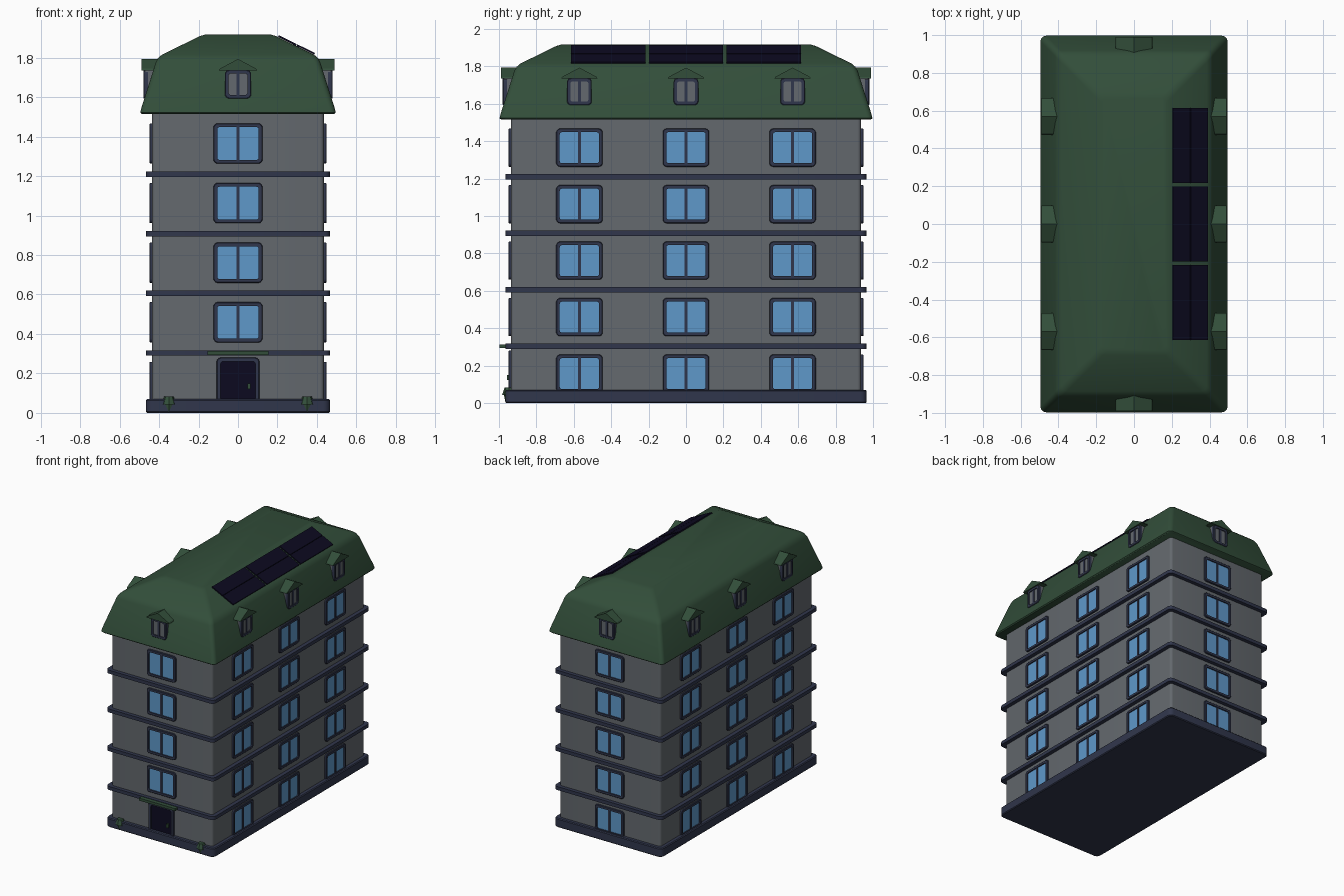
import bpy, bmesh, math
from mathutils import Matrix, Vector

if "Cube" in bpy.data.objects:
    bpy.data.objects.remove(bpy.data.objects["Cube"])


def material(name, color):
    m = bpy.data.materials.new(name)
    m.diffuse_color = (*color, 1)
    m.use_nodes = True
    m.node_tree.nodes["Principled BSDF"].inputs["Base Color"].default_value = m.diffuse_color
    return m


WALL = material("grey wall", (0.127, 0.141, 0.156))
ROOF = material("dark green", (0.032, 0.076, 0.042))
NAVY = material("navy trim", (0.030, 0.037, 0.072))
GLASS = material("blue glass", (0.114, 0.314, 0.591))
DARK = material("near black", (0.0037, 0.003, 0.0144))


def finish(bm, name, mat, matrix=Matrix(), angle=30):
    bmesh.ops.transform(bm, matrix=matrix, verts=bm.verts)
    bmesh.ops.recalc_face_normals(bm, faces=bm.faces)
    me = bpy.data.meshes.new(name)
    bm.to_mesh(me)
    bm.free()
    me.materials.append(mat)
    me.shade_smooth()
    me.set_sharp_from_angle(angle=math.radians(angle))
    ob = bpy.data.objects.new(name, me)
    bpy.context.collection.objects.link(ob)
    return ob


def rounded(hx, hy, r, steps=4):
    """Points of a rounded rectangle with half sizes hx, hy."""
    pts = []
    for i, (sx, sy) in enumerate(((1, 1), (-1, 1), (-1, -1), (1, -1))):
        for k in range(steps + 1):
            a = math.pi / 2 * (i + k / steps)
            pts.append((sx * (hx - r) + r * math.cos(a), sy * (hy - r) + r * math.sin(a)))
    return pts


def loft(bm, loops, closed=False):
    """Bridge loops of 3D points; cap the ends, or join last to first."""
    rows = [[bm.verts.new(p) for p in loop] for loop in loops]
    n = len(rows[0])
    pairs = list(zip(rows, rows[1:])) + ([(rows[-1], rows[0])] if closed else [])
    for a, b in pairs:
        for i in range(n):
            bm.faces.new((a[i], a[(i + 1) % n], b[(i + 1) % n], b[i]))
    if not closed:
        bm.faces.new(rows[0])
        bm.faces.new(rows[-1])


def slab(name, mat, levels, angle=30):
    """Stack of rounded rectangles (half x, half y, radius, z)."""
    bm = bmesh.new()
    loft(bm, [[(x, y, z) for x, y in rounded(hx, hy, r)] for hx, hy, r, z in levels])
    return finish(bm, name, mat, angle=angle)


def upright(u, z, hw, hh, r, out):
    """Rounded rectangle standing on a wall, 'out' towards the viewer (-y)."""
    return [(u + x, -out, z + y) for x, y in rounded(hw, hh, r)]


def plate(bm, u, z, hw, hh, r, a, b):
    loft(bm, [upright(u, z, hw, hh, r, a), upright(u, z, hw, hh, r, b)])


def opening(name, mat, u, z, hw, hh, rim, wall, turn, pane=GLASS, split=True):
    """Framed opening: protruding rim, recessed panes and a centre bar."""
    iw, ih = hw - rim, hh - rim
    bm = bmesh.new()
    loft(bm, [upright(u, z, hw, hh, 0.02, wall - 0.01),
              upright(u, z, hw, hh, 0.02, wall + 0.010),
              upright(u, z, hw - 0.003, hh - 0.003, 0.02, wall + 0.013),
              upright(u, z, iw, ih, 0.012, wall + 0.013),
              upright(u, z, iw, ih, 0.012, wall - 0.01)], closed=True)
    if split:
        plate(bm, u, z, 0.008, ih + 0.005, 0.001, wall - 0.01, wall + 0.01)
    finish(bm, name + "_frame", mat, turn)
    bm = bmesh.new()
    plate(bm, u, z, iw + 0.002, ih + 0.002, 0.012, wall - 0.004, wall + 0.004)
    finish(bm, name + "_pane", pane, turn)


def box(name, mat, lo, hi, turn=Matrix()):
    bm = bmesh.new()
    bmesh.ops.create_cube(bm, size=1)
    lo, hi = Vector(lo), Vector(hi)
    for v in bm.verts:
        v.co = Vector([(lo[i] + hi[i]) / 2 + v.co[i] * (hi[i] - lo[i]) for i in range(3)])
    return finish(bm, name, mat, turn)


WX, WY = 0.435, 0.936       # half size of the walls
STOREY = 0.302

# Walls, plinth and the band between each pair of storeys
slab("walls", WALL, [(WX, WY, 0.02, 0.01), (WX, WY, 0.02, 1.54)])
slab("plinth", NAVY, [(0.46, 0.96, 0.03, 0), (0.466, 0.966, 0.035, 0.006),
                      (0.466, 0.966, 0.035, 0.064), (0.46, 0.96, 0.03, 0.07)])
for i in range(4):
    z = 0.29 + i * STOREY
    slab("floor_band", NAVY, [(0.465, 0.965, 0.03, z), (0.465, 0.965, 0.03, z + 0.027)])

# Mansard roof
slab("roof", ROOF, [(0.488, 0.988, 0.03, 1.515), (0.495, 0.997, 0.03, 1.523),
                    (0.488, 0.990, 0.03, 1.55), (0.417, 0.918, 0.03, 1.775),
                    (0.405, 0.905, 0.03, 1.798), (0.385, 0.885, 0.03, 1.815),
                    (0.195, 0.695, 0.03, 1.908), (0.17, 0.67, 0.03, 1.916)], 40)


def dormer(u, wall, turn):
    """Small gabled roof window; 'wall' is its front plane."""
    box("dormer_body", WALL, (u - 0.062, -wall, 1.595), (u + 0.062, -wall + 0.12, 1.75), turn)
    opening("dormer_window", NAVY, u, 1.665, 0.066, 0.072, 0.018, wall - 0.005, turn)
    bm = bmesh.new()
    gable = [(-0.098, 1.734), (0.098, 1.734), (0.092, 1.744), (0, 1.793), (-0.092, 1.744)]
    loft(bm, [[(u + x, -y, z) for x, z in gable] for y in (wall + 0.018, wall - 0.12)])
    finish(bm, "dormer_roof", ROOF, turn)


# Windows and dormers on all four sides; the front ground floor has the door
for side in range(4):
    turn = Matrix.Rotation(side * math.pi / 2, 4, 'Z')
    long_side = side % 2 == 1
    wall = WX if long_side else WY
    for u in ((-0.57, 0, 0.57) if long_side else (0,)):
        for floor in range(5):
            if side or floor:
                opening("window", NAVY, u, 0.157 + floor * STOREY, 0.124, 0.102, 0.019, wall, turn)
        dormer(u, 0.472 if long_side else 0.972, turn)

# Entrance: door, handle and canopy
opening("door", NAVY, 0, 0.162, 0.108, 0.118, 0.02, WY, Matrix(), DARK, False)
box("door_handle", ROOF, (0.047, -0.956, 0.122), (0.064, -0.935, 0.15))
box("canopy", ROOF, (-0.155, -0.996, 0.294), (0.155, -0.93, 0.314))

# Small potted shrubs flanking the entrance
for sx in (-0.35, 0.35):
    for name, z0, z1, r0, r1 in (("pot", 0.005, 0.045, 0.02, 0.028),
                                 ("shrub", 0.042, 0.082, 0.038, 0.024)):
        bm = bmesh.new()
        bmesh.ops.create_cone(bm, cap_ends=True, segments=8, radius1=r0, radius2=r1,
                              depth=z1 - z0)
        finish(bm, name, ROOF, Matrix.Translation((sx, -0.946, (z0 + z1) / 2)))

# Solar panels lying on the right roof slope, two rows of cells each
slope = math.atan2(0.093, 0.19)
for i in (-1, 0, 1):
    for row in (-1, 1):
        panel = box("solar_panel", DARK, (-0.05, -0.199, 0), (0.05, 0.199, 0.009))
        panel.matrix_world = (Matrix.Translation((0.295, i * 0.415, 1.860))
                              @ Matrix.Rotation(slope, 4, 'Y')
                              @ Matrix.Translation((row * 0.052, 0, 0)))
